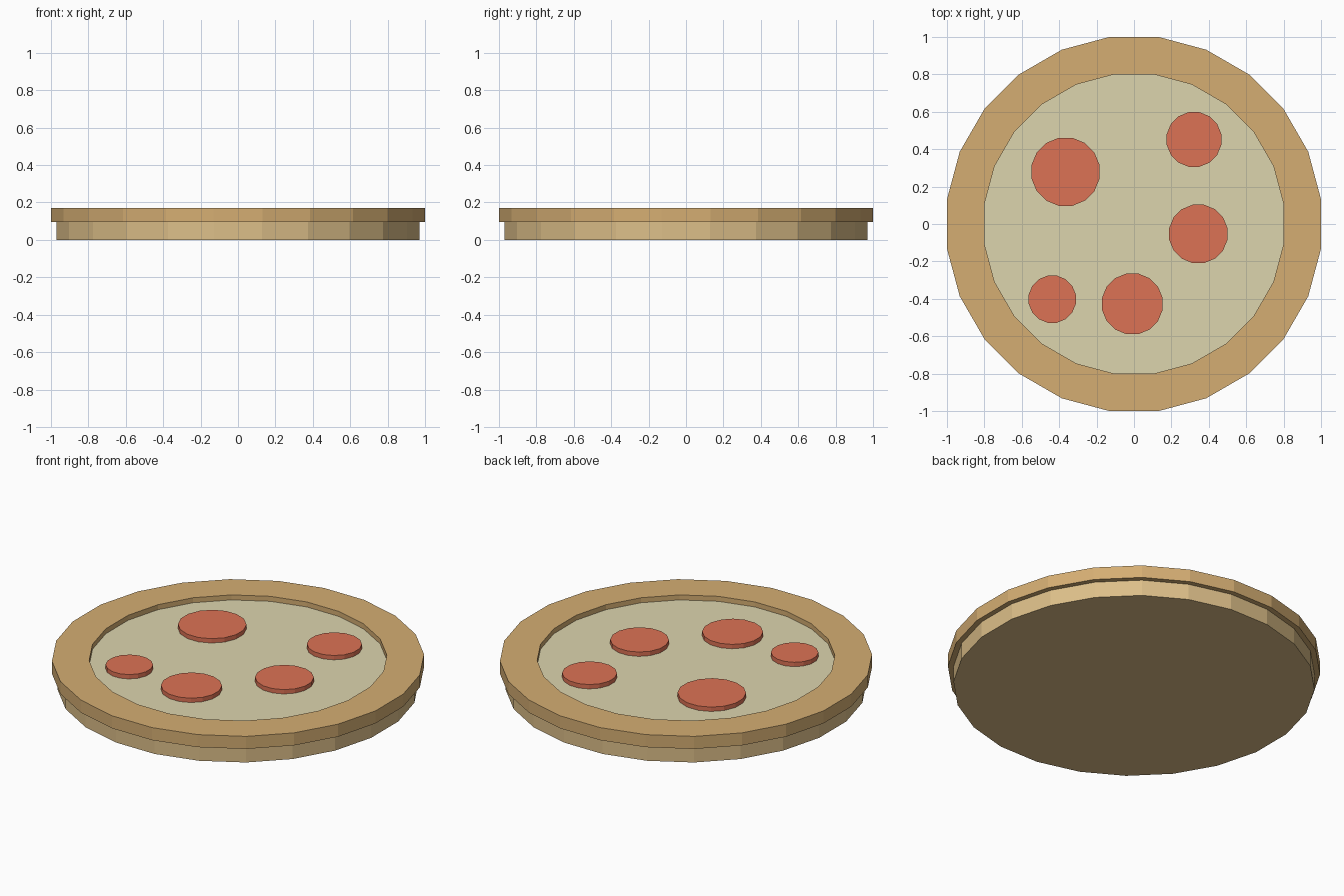
import bpy, bmesh
from math import pi, cos, sin

if "Cube" in bpy.data.objects:
    bpy.data.objects.remove(bpy.data.objects["Cube"])


def material(name, rgb):
    m = bpy.data.materials.new(name)
    m.diffuse_color = (*rgb, 1)
    m.use_nodes = True
    m.node_tree.nodes["Principled BSDF"].inputs["Base Color"].default_value = m.diffuse_color
    return m


def finish(name, bm, mat):
    bmesh.ops.recalc_face_normals(bm, faces=bm.faces)
    mesh = bpy.data.meshes.new(name)
    bm.to_mesh(mesh)
    bm.free()
    mesh.materials.append(mat)
    obj = bpy.data.objects.new(name, mesh)
    bpy.context.collection.objects.link(obj)
    return obj


def circle(bm, apothem, z, sides, cx=0, cy=0):
    r = apothem / cos(pi / sides)
    angles = [(i + 0.5) * 2 * pi / sides for i in range(sides)]
    return [bm.verts.new((cx + r * cos(a), cy + r * sin(a), z)) for a in angles]


def bridge(bm, a, b):
    for i in range(len(a)):
        j = (i + 1) % len(a)
        bm.faces.new((a[i], a[j], b[j], b[i]))


def disc(name, apothem, z0, z1, sides, mat, cx=0, cy=0):
    bm = bmesh.new()
    low = circle(bm, apothem, z0, sides, cx, cy)
    high = circle(bm, apothem, z1, sides, cx, cy)
    bridge(bm, low, high)
    bm.faces.new(low)
    bm.faces.new(high)
    return finish(name, bm, mat)


def ring(name, profile, sides, mat):
    bm = bmesh.new()
    loops = [circle(bm, a, z, sides) for a, z in profile]
    for k in range(len(loops)):
        bridge(bm, loops[k], loops[(k + 1) % len(loops)])
    return finish(name, bm, mat)


dough = material("dough", (0.72, 0.52, 0.25))
crust = material("crust", (0.66, 0.42, 0.17))
cheese = material("cheese", (0.72, 0.66, 0.42))
meat = material("pepperoni", (0.72, 0.17, 0.09))

# Dough base, raised crust rim and recessed cheese
disc("dough_base", 0.97, 0, 0.095, 24, dough)
ring("crust_rim", [(0.8, 0.095), (1, 0.095), (1, 0.17), (0.8, 0.17)], 24, crust)
disc("cheese", 0.8, 0.095, 0.14, 24, cheese)

# Pepperoni slices: x, y, size
slices = [(-0.366, 0.279, 0.182), (0.321, 0.452, 0.146), (0.344, -0.053, 0.156),
          (-0.009, -0.427, 0.162), (-0.437, -0.402, 0.126)]
for i, (x, y, size) in enumerate(slices, 1):
    disc(f"pepperoni_{i}", size, 0.14, 0.166, 16, meat, x, y)
